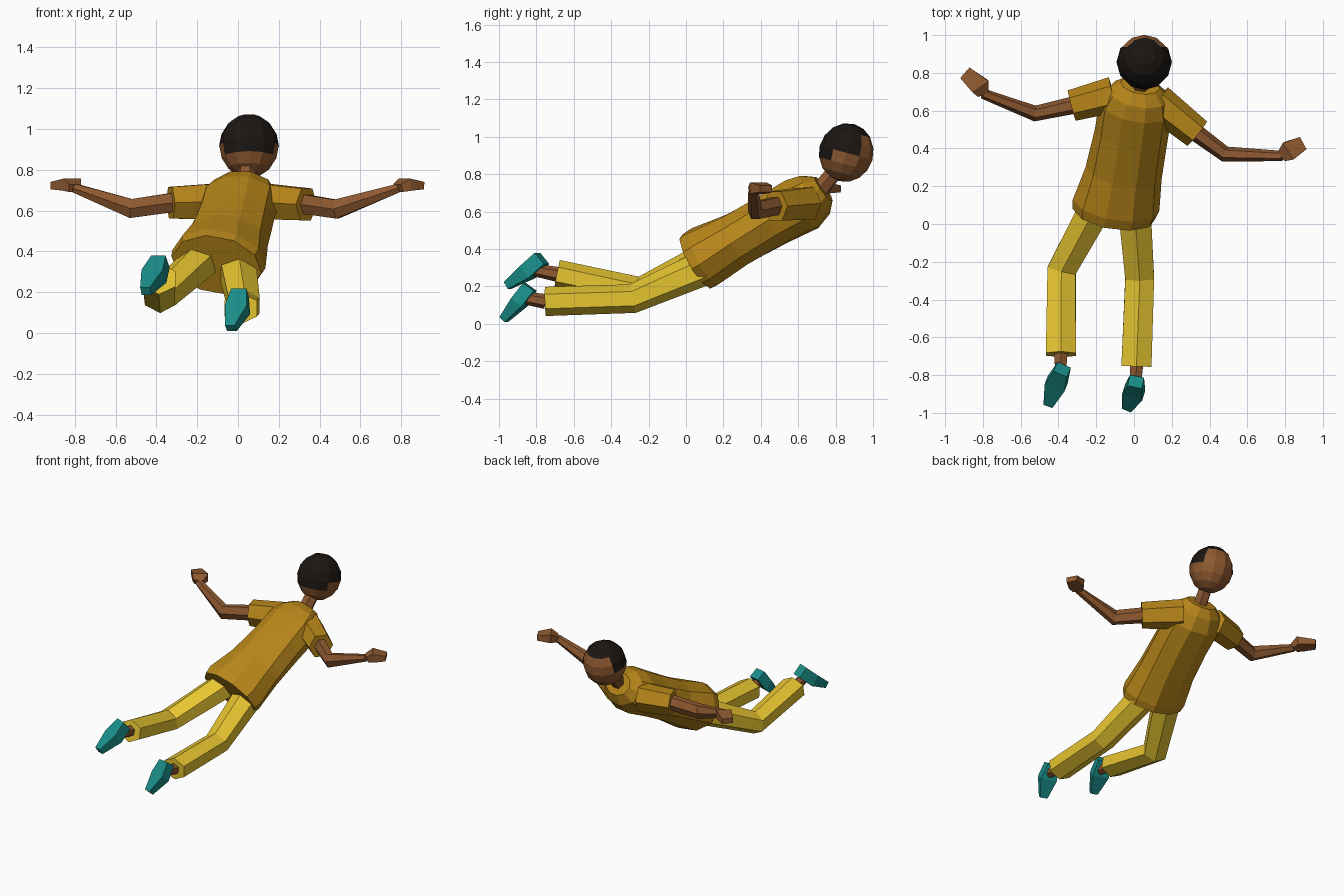
import bpy, bmesh, math
from mathutils import Vector, Matrix

if "Cube" in bpy.data.objects:
    bpy.data.objects.remove(bpy.data.objects["Cube"])


def material(name, rgb):
    m = bpy.data.materials.new(name)
    m.diffuse_color = (*rgb, 1)
    m.use_nodes = True
    m.node_tree.nodes["Principled BSDF"].inputs["Base Color"].default_value = m.diffuse_color
    return m


SKIN = material("skin", (0.27, 0.10, 0.03))
GOLD = material("shirt_gold", (0.48, 0.24, 0.01))
YELLOW = material("trouser_yellow", (0.80, 0.56, 0.03))
TEAL = material("shoe_teal", (0.01, 0.27, 0.25))
BLACK = material("hair_black", (0.011, 0.008, 0.006))


def finish(bm, name, mat):
    bmesh.ops.recalc_face_normals(bm, faces=bm.faces)
    me = bpy.data.meshes.new(name)
    bm.to_mesh(me)
    bm.free()
    me.materials.append(mat)
    ob = bpy.data.objects.new(name, me)
    bpy.context.collection.objects.link(ob)
    return ob


def loft(name, mat, sides, sections, phase=0.0):
    """Skin rings of (x, y, z, half width, half height, roll degrees) along a path."""
    bm = bmesh.new()
    pts = [Vector(s[:3]) for s in sections]
    rings = []
    for i, s in enumerate(sections):
        t = Vector()
        if i > 0:
            t += (pts[i] - pts[i - 1]).normalized()
        if i < len(pts) - 1:
            t += (pts[i + 1] - pts[i]).normalized()
        t.normalize()
        u = t.cross(Vector((0, 0, 1))).normalized()
        v = u.cross(t)
        roll = Matrix.Rotation(math.radians(s[5] if len(s) > 5 else 0), 3, t)
        u, v = roll @ u, roll @ v
        ring = []
        for k in range(sides):
            a = math.radians(phase) + 2 * math.pi * k / sides
            ring.append(bm.verts.new(pts[i] + u * s[3] * math.cos(a) + v * s[4] * math.sin(a)))
        rings.append(ring)
    for r, q in zip(rings, rings[1:]):
        for k in range(sides):
            n = (k + 1) % sides
            bm.faces.new((r[k], r[n], q[n], q[k]))
    bm.faces.new(rings[0])
    bm.faces.new(rings[-1])
    return finish(bm, name, mat)


def slab(name, mat, sections):
    """Rectangular loft: widths and heights are true half sizes."""
    q = math.sqrt(2)
    return loft(name, mat, 4, [(x, y, z, w * q, h * q) for x, y, z, w, h in sections], 45)


# Shirt body, rolled a little at the hips
loft("shirt", GOLD, 10, [
    (-0.105, 0.055, 0.333, 0.225, 0.165, 12),
    (-0.095, 0.10, 0.36, 0.235, 0.168, 12),
    (-0.055, 0.27, 0.45, 0.205, 0.150, 7),
    (-0.015, 0.47, 0.56, 0.195, 0.150, 2),
    (0.010, 0.62, 0.64, 0.195, 0.157, 0),
    (0.025, 0.69, 0.69, 0.165, 0.130, 0),
    (0.033, 0.735, 0.722, 0.105, 0.080, 0)])

# Sleeves, arms and hands
ARMS = {
    "left": [(-0.11, 0.685, 0.645), (-0.33, 0.627, 0.638), (-0.525, 0.585, 0.61),
             (-0.80, 0.69, 0.71), (-0.815, 0.73, 0.727), (-0.895, 0.80, 0.722)],
    "right": [(0.12, 0.65, 0.645), (0.335, 0.478, 0.63), (0.482, 0.37, 0.607),
              (0.785, 0.36, 0.71), (0.82, 0.388, 0.727), (0.895, 0.428, 0.722)],
}
for side, (sh, cuff, elbow, wrist, palm, tip) in ARMS.items():
    loft(side + "_sleeve", GOLD, 6, [(*sh, 0.095, 0.10), (*cuff, 0.083, 0.09)])
    loft(side + "_arm", SKIN, 6, [(*sh, 0.05, 0.055), (*cuff, 0.046, 0.054),
                                  (*elbow, 0.042, 0.054), (*wrist, 0.027, 0.025)])
    slab(side + "_hand", SKIN, [(*wrist, 0.030, 0.020), (*palm, 0.052, 0.030),
                                (*tip, 0.037, 0.018)])

# Trouser legs and ankles
LEGS = {
    "left": [(-0.19, 0.11, 0.345), (-0.383, -0.245, 0.175), (-0.387, -0.69, 0.265),
             (-0.39, -0.82, 0.29)],
    "right": [(0.0, 0.11, 0.305), (0.03, -0.285, 0.135), (0.013, -0.752, 0.12),
              (0.008, -0.875, 0.14)],
}
for side, (hip, knee, hem, heel) in LEGS.items():
    loft(side + "_trouser_leg", YELLOW, 6, [(*hip, 0.10, 0.095), (*knee, 0.088, 0.078),
                                            (*hem, 0.092, 0.078)], 30)
    loft(side + "_ankle", SKIN, 6, [(*hem, 0.040, 0.040), (*heel, 0.030, 0.033)], 30)

# Shoes, toes trailing and soles facing back
slab("left_shoe", TEAL, [(-0.380, -0.770, 0.350, 0.038, 0.040),
                         (-0.412, -0.845, 0.278, 0.056, 0.040),
                         (-0.452, -0.955, 0.205, 0.025, 0.022)])
slab("right_shoe", TEAL, [(0.010, -0.835, 0.198, 0.038, 0.036),
                          (-0.002, -0.892, 0.115, 0.056, 0.036),
                          (-0.035, -0.975, 0.023, 0.025, 0.020)])

# Neck
loft("neck", SKIN, 6, [(0.028, 0.69, 0.685, 0.05, 0.05), (0.05, 0.82, 0.845, 0.045, 0.045)])


# Head and hair share one low-poly ball; hair keeps the stepped crown faces
def ball(name, mat, size, keep=None):
    bm = bmesh.new()
    bmesh.ops.create_uvsphere(bm, u_segments=12, v_segments=8, radius=1)
    if keep:
        gone = [f for f in bm.faces if not keep(f.calc_center_median())]
        bmesh.ops.delete(bm, geom=gone, context='FACES')
    bm.transform(Matrix.Translation((0.054, 0.857, 0.915))
                 @ Matrix.Rotation(math.radians(-15), 4, 'X')
                 @ Matrix.Diagonal((0.145 * size, 0.145 * size, 0.157 * size, 1)))
    return finish(bm, name, mat)


def is_hair(c):
    low = -0.38 if c.y < -0.4 else (0.0 if c.y < 0.26 else 0.70)
    return c.z > low


ball("head", SKIN, 1.0)
ball("hair", BLACK, 1.012, is_hair)
